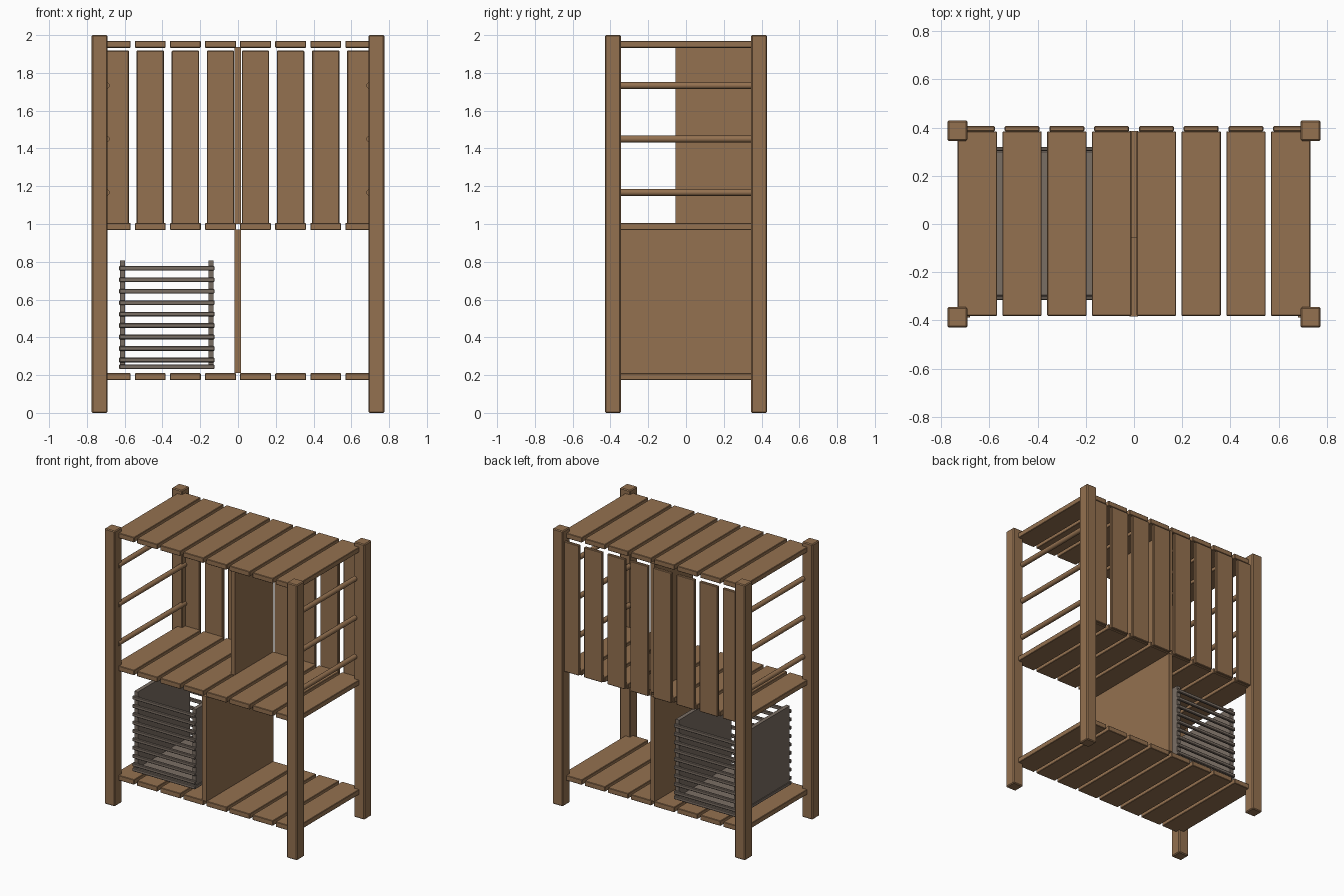
import bpy, math

if "Cube" in bpy.data.objects:
    bpy.data.objects.remove(bpy.data.objects["Cube"])


def material(name, rgb):
    m = bpy.data.materials.new(name)
    m.diffuse_color = (*rgb, 1)
    m.use_nodes = True
    m.node_tree.nodes["Principled BSDF"].inputs["Base Color"].default_value = m.diffuse_color
    return m


WOOD = material("warm brown wood", (0.296, 0.165, 0.080))
GREY = material("weathered grey wood", (0.195, 0.156, 0.127))


def box(name, x0, x1, y0, y1, z0, z1, mat, bevel=0.0):
    bpy.ops.mesh.primitive_cube_add(
        size=1, location=((x0 + x1) / 2, (y0 + y1) / 2, (z0 + z1) / 2))
    o = bpy.context.object
    o.name = name
    o.scale = (x1 - x0, y1 - y0, z1 - z0)
    bpy.ops.object.transform_apply(location=False, rotation=False, scale=True)
    o.data.materials.append(mat)
    if bevel:
        b = o.modifiers.new("soft_edges", 'BEVEL')
        b.width = bevel
        b.segments = 1
    return o


# corner posts
for sx in (-1, 1):
    for sy in (-1, 1):
        cx, cy = sx * 0.7325, sy * 0.387
        box("corner_post", cx - 0.042, cx + 0.042, cy - 0.042, cy + 0.042,
            0, 2, WOOD, 0.006)

# slatted shelves and upper back slats
for i in range(8):
    cx = (i - 3.5) * 0.1857
    for name, z0 in (("bottom_shelf_slat", 0.173), ("middle_shelf_slat", 0.968),
                     ("top_shelf_slat", 1.933)):
        box(name, cx - 0.0815, cx + 0.0815, -0.381, 0.384, z0, z0 + 0.037, WOOD, 0.003)
    box("back_slat", cx - 0.0725, cx + 0.0725, 0.384, 0.406, 0.972, 1.918, WOOD, 0.004)

# divider boards
box("lower_divider", -0.019, 0.016, -0.384, 0.386, 0.21, 0.972, WOOD)
box("upper_divider", -0.019, 0.016, -0.055, 0.386, 1.0, 1.937, WOOD)

# side rails
for sx in (-1, 1):
    for z in (1.733, 1.45, 1.167):
        bpy.ops.mesh.primitive_cylinder_add(
            vertices=16, radius=0.018, depth=0.776,
            location=(sx * 0.698, 0, z), rotation=(math.pi / 2, 0, 0))
        o = bpy.context.object
        o.name = "side_rail"
        o.data.materials.append(WOOD)
        bpy.ops.object.shade_smooth_by_angle()

# crate: solid sides, floor, slatted front and back
for x in (-0.611, -0.143):
    box("crate_side", x - 0.014, x + 0.014, -0.298, 0.302, 0.235, 0.808, GREY)
box("crate_floor", -0.628, -0.126, -0.298, 0.302, 0.232, 0.257, GREY, 0.003)
for i in range(9):
    z = 0.28 + i * 0.0607
    for y in (-0.307, 0.311):
        box("crate_slat", -0.63, -0.124, y - 0.009, y + 0.009,
            z - 0.0125, z + 0.0125, GREY, 0.004)
for y in (-0.307, 0.311):
    box("crate_bottom_slat", -0.63, -0.124, y - 0.009, y + 0.009,
        0.232, 0.257, GREY, 0.004)
